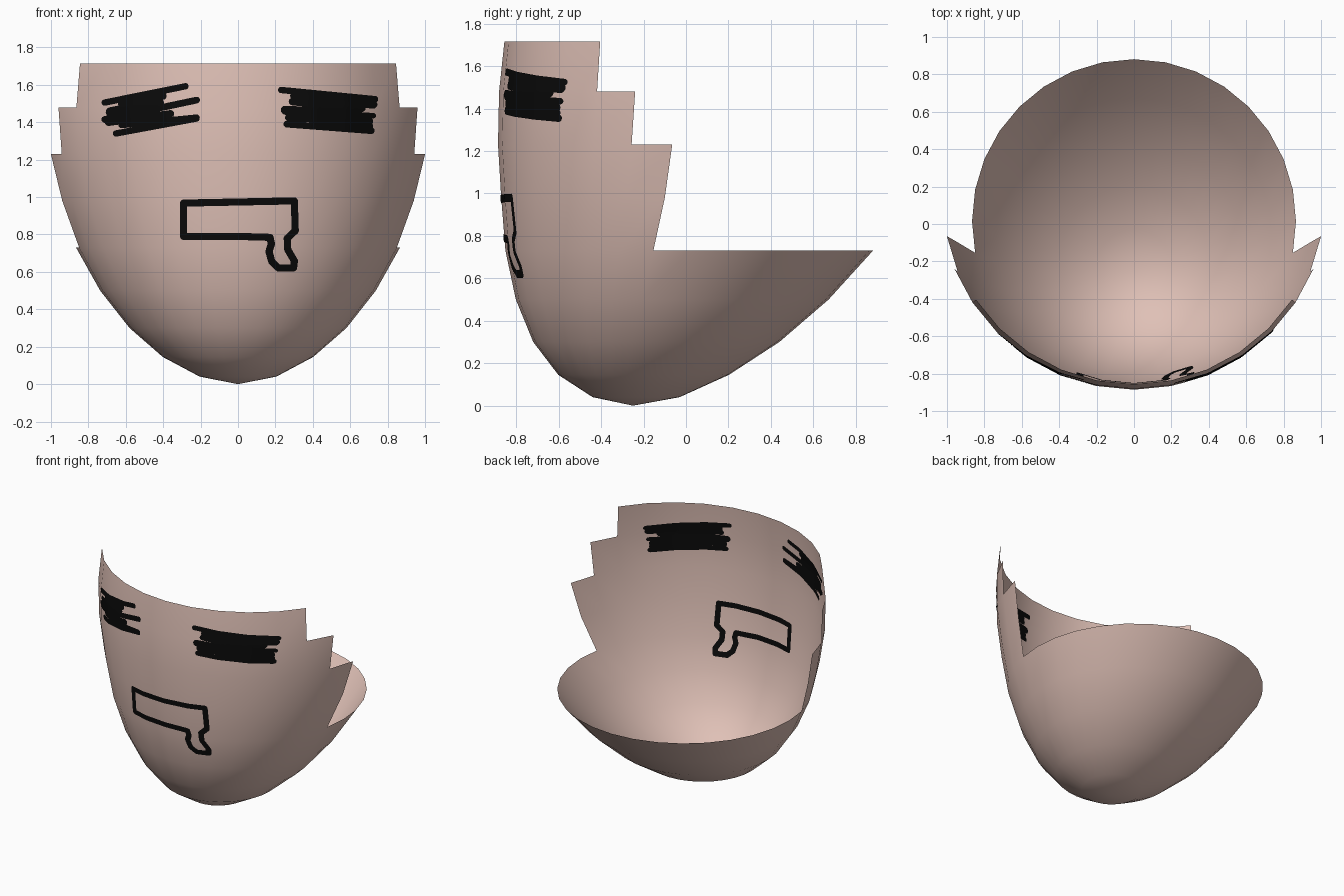
import bpy, bmesh, math
from mathutils import Vector
from mathutils.bvhtree import BVHTree

if "Cube" in bpy.data.objects:
    bpy.data.objects.remove(bpy.data.objects["Cube"])


def material(name, color):
    m = bpy.data.materials.new(name)
    m.diffuse_color = (*color, 1)
    m.use_nodes = True
    m.node_tree.nodes["Principled BSDF"].inputs["Base Color"].default_value = m.diffuse_color
    return m


def make_object(name, bm, mat):
    mesh = bpy.data.meshes.new(name)
    bm.to_mesh(mesh)
    mesh.materials.append(mat)
    for p in mesh.polygons:
        p.use_smooth = True
    ob = bpy.data.objects.new(name, mesh)
    bpy.context.collection.objects.link(ob)
    return ob


skin = material("dusty_pink", (0.74, 0.53, 0.47))
ink = material("ink_black", (0.003, 0.003, 0.003))

# Shell: stacked circles (height, radius, centre y, segments trimmed per side)
# trim None = closed ring below; otherwise only the front arc is kept
SEG = 32
RINGS = [
    (0.04, 0.205, -0.235, None), (0.145, 0.402, -0.20, None),
    (0.30, 0.58, -0.14, None), (0.50, 0.737, -0.065, None),
    (0.73, 0.866, 0.015, None), (0.98, 0.958, 0.087, 1),
    (1.23, 1.02, 0.134, 1), (1.48, 1.039, 0.158, 2), (1.715, 1.016, 0.16, 3),
]
bm = bmesh.new()
pole = bm.verts.new((0, -0.25, 0))
loops = []
for z, r, cy, _ in RINGS:
    loops.append([bm.verts.new((r * math.cos(2 * math.pi * i / SEG),
                                cy + r * math.sin(2 * math.pi * i / SEG), z))
                  for i in range(SEG)])
for i in range(SEG):
    bm.faces.new((pole, loops[0][(i + 1) % SEG], loops[0][i]))
for k in range(1, len(RINGS)):
    trim = RINGS[k][3]
    span = range(SEG) if trim is None else range(SEG // 2 + trim, SEG - trim)
    for i in span:
        j = (i + 1) % SEG
        bm.faces.new((loops[k - 1][i], loops[k - 1][j], loops[k][j], loops[k][i]))
bmesh.ops.delete(bm, geom=[v for v in bm.verts if not v.link_faces], context='VERTS')
bm.normal_update()
tree = BVHTree.FromBMesh(bm)
make_object("mask_shell", bm, skin)
bm.free()


# Round-ended pen stroke laid on both sides of the shell
def stroke(bm, a, b, width):
    a, b = Vector(a), Vector(b)
    length, h = (b - a).length, width / 2
    d = (b - a) / length
    side = Vector((-d.y, d.x))
    n = max(1, math.ceil(length / 0.02))
    caps = [(1 - 0.001) * math.radians(x) for x in (90, 65, 40, 20)]
    rows = [(-h * math.sin(t), h * math.cos(t)) for t in caps]
    rows += [(length * i / n, h) for i in range(n + 1)]
    rows += [(length + h * math.sin(t), h * math.cos(t)) for t in reversed(caps)]
    for offset in (0.004, -0.004):
        grid = []
        for t, w in rows:
            line = []
            for s in (-1, -0.33, 0.33, 1):
                p = a + d * t + side * (w * s)
                hit, nor, _, _ = tree.ray_cast(Vector((p.x, -3, p.y)), Vector((0, 1, 0)))
                line.append(bm.verts.new(hit + nor * offset))
            grid.append(line)
        for r0, r1 in zip(grid, grid[1:]):
            for c in range(3):
                q = (r0[c], r1[c], r1[c + 1], r0[c + 1])
                bm.faces.new(q if offset > 0 else q[::-1])


def drawing(name, strokes):
    bm = bmesh.new()
    for x0, z0, x1, z1, w in strokes:
        stroke(bm, (x0, z0), (x1, z1), w)
    make_object(name, bm, ink)
    bm.free()


# Scribbled brows
drawing("left_scribble", [
    (-0.71, 1.505, -0.28, 1.592, 0.034), (-0.62, 1.50, -0.40, 1.54, 0.04),
    (-0.71, 1.415, -0.22, 1.518, 0.036), (-0.68, 1.455, -0.42, 1.505, 0.05),
    (-0.69, 1.40, -0.36, 1.445, 0.04), (-0.62, 1.385, -0.22, 1.425, 0.034),
    (-0.65, 1.34, -0.22, 1.42, 0.034),
])
drawing("right_scribble", [
    (0.23, 1.572, 0.73, 1.523, 0.034), (0.30, 1.54, 0.72, 1.495, 0.045),
    (0.29, 1.51, 0.66, 1.475, 0.04), (0.25, 1.465, 0.64, 1.45, 0.045),
    (0.25, 1.455, 0.72, 1.435, 0.03), (0.27, 1.425, 0.70, 1.405, 0.04),
    (0.26, 1.39, 0.71, 1.355, 0.036), (0.40, 1.40, 0.70, 1.38, 0.04),
])

# Mouth outline with hanging tongue
MOUTH = [(-0.29, 0.968), (0.30, 0.98), (0.305, 0.82), (0.262, 0.78), (0.265, 0.72),
         (0.30, 0.66), (0.295, 0.622), (0.215, 0.622), (0.18, 0.655), (0.165, 0.71),
         (0.178, 0.75), (0.17, 0.785), (0.0, 0.79), (-0.29, 0.79)]
drawing("mouth_outline", [(*p, *q, 0.038) for p, q in zip(MOUTH, MOUTH[1:] + MOUTH[:1])])
